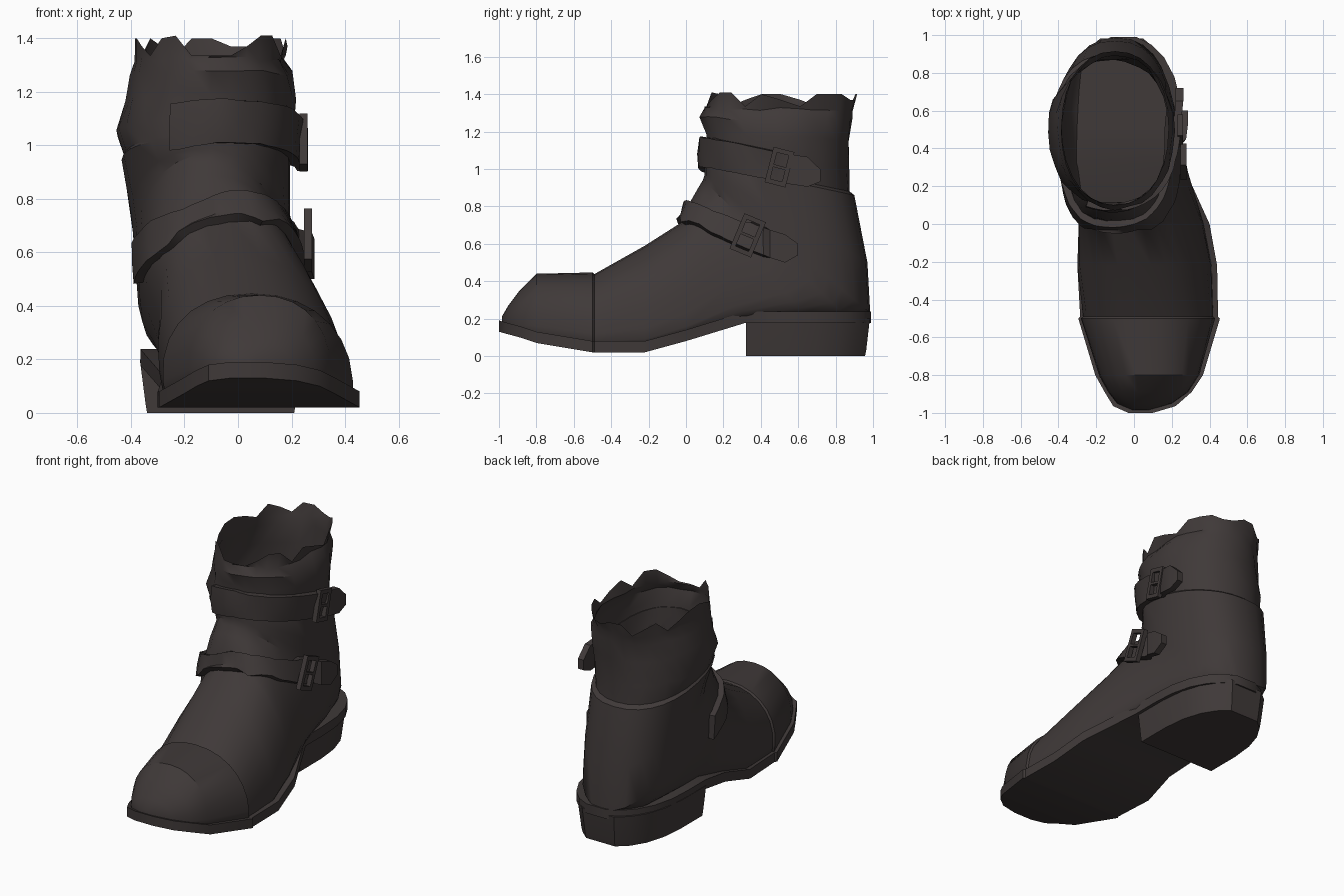
import bpy, bmesh, math, random
from mathutils import Vector, Matrix
from mathutils.bvhtree import BVHTree

if "Cube" in bpy.data.objects:
    bpy.data.objects.remove(bpy.data.objects["Cube"])

random.seed(4)
N = 28
leather = bpy.data.materials.new("dark_brown_leather")
leather.diffuse_color = (0.05, 0.041, 0.04, 1)
leather.use_nodes = True
leather.node_tree.nodes["Principled BSDF"].inputs["Base Color"].default_value = leather.diffuse_color


def finish(bm, name, angle=35):
    bmesh.ops.recalc_face_normals(bm, faces=bm.faces[:])
    me = bpy.data.meshes.new(name)
    bm.to_mesh(me)
    ob = bpy.data.objects.new(name, me)
    bpy.context.collection.objects.link(ob)
    me.materials.append(leather)
    bpy.ops.object.select_all(action='DESELECT')
    ob.select_set(True)
    bpy.context.view_layer.objects.active = ob
    bpy.ops.object.shade_smooth_by_angle(angle=math.radians(angle))


def loft(bm, rings, cap_end=True):
    vs = [[bm.verts.new(p) for p in r] for r in rings]
    n = len(vs[0])
    for a, b in zip(vs, vs[1:]):
        for i in range(n):
            j = (i + 1) % n
            bm.faces.new((a[i], a[j], b[j], b[i]))
    bm.faces.new(vs[0])
    if cap_end:
        bm.faces.new(vs[-1])


def section(by, bz, ty, tz, xl, xr, centre, square, lean=0):
    """Rounded ring between a bottom/back point and a top/front point."""
    pts = []
    for i in range(N):
        a = 2 * math.pi * i / N
        c, s = math.cos(a), math.sin(a)
        n = square if s < 0 else 2.2
        u = math.copysign(abs(c) ** (2 / n), c)
        v = math.copysign(abs(s) ** (2 / n), s)
        t = centre + v * ((1 - centre) if s > 0 else centre)
        pts.append(Vector(((xl + xr) / 2 + u * (xr - xl) / 2 + lean * t,
                           by + (ty - by) * t, bz + (tz - bz) * t)))
    return pts


# Foot: upright sections (y, bottom, top, left, right)
foot = [(-.985, .15, .21, -.01, .08), (-.95, .14, .27, -.09, .20), (-.89, .12, .35, -.135, .285),
        (-.80, .09, .44, -.185, .345), (-.50, .04, .447, -.275, .435), (-.49, .04, .438, -.265, .425),
        (-.22, .04, .59, -.28, .42), (0, .10, .73, -.26, .38)]
# Ankle: tilted sections (back y, back z, front y, front z, left, right)
ankle = [(.32, .18, .02, .82, -.31, .30), (.65, .20, .06, .89, -.35, .25),
         (.87, .20, .09, .94, -.37, .21), (.985, .23, .10, .97, -.385, .20),
         (.97, .50, .10, .99, -.40, .195), (.90, .86, .10, 1.03, -.435, .195)]
# Shaft: nearly level sections (back y, z, front y, left, right)
shaft = [(.875, .88, .10, -.425, .185), (.865, 1.0, .10, -.45, .20), (.87, 1.15, .11, -.42, .215),
         (.89, 1.27, .08, -.40, .205), (.90, 1.32, .10, -.385, .17), (.915, 1.38, .10, -.385, .185)]

# Boot upper: one skin fanning from the toe, round the heel and up the shaft
rings = [section(y, b, y, t, l, r, .2, 5, -.1 * min(1, max(0, (y + .7) / .7)))
         for y, b, t, l, r in foot]
for i, s in enumerate(ankle):
    k = min(1, i / 3)
    rings.append(section(*s, .3 + .2 * k, 4.6 - 2.3 * k, -.08 * (1 - k)))
for i, (y, z, f, l, r) in enumerate(shaft):
    rings.append(section(y, z, f, z + max(0, .16 - .06 * i), l, r, .5, 2.2))
for p in rings[-1]:                       # ragged rim
    p.z += random.choice((-.045, -.01, .02, .03))
for ring in rings[-5:-1]:                 # soft creases in the shaft
    for p in ring:
        p += Vector([random.uniform(-.01, .01) for _ in range(3)])
bm = bmesh.new()
loft(bm, rings, cap_end=False)
bmesh.ops.recalc_face_normals(bm, faces=bm.faces[:])
surface = BVHTree.FromBMesh(bm)
finish(bm, "boot_upper")


def heel_edge(y, half):
    """Half-width of the D-shaped heel: straight, then rounded at the back."""
    return half * max(0, 1 - (max(0, y - .5) / .5) ** 2.4) ** .5


# Sole: thin slab following the foot sections, then rounding off at the heel
slab = [(y * 1.015 if y < -.9 else y, b - .02, l - .02, r + .02) for y, b, _, l, r in foot]
slab += [(y, .178, -.055 - heel_edge(y, .31), -.055 + heel_edge(y, .31))
         for y in (.32, .5, .65, .78, .88, .95, .99)]
bm = bmesh.new()
loft(bm, [[(l, y, b), (r, y, b), (r, y, b + .06), (l, y, b + .06)] for y, b, l, r in slab])
finish(bm, "sole", 30)

# Heel block: D outline, slightly smaller at the ground
ys = (.32, .55, .7, .82, .91, .97)
bm = bmesh.new()
loft(bm, [[(-.065 + side * heel_edge(y, w), .32 + (y - .32) * k, z)
           for side, run in ((1, ys), (-1, ys[::-1])) for y in run]
          for z, w, k in ((0, .275, .98), (.03, .28, .99), (.2, .302, 1.02))])
finish(bm, "heel", 30)


def strap(name, path, width, loose):
    """Band laid on the upper; the last few points hang loose as a pointed tip."""
    path = [Vector(p) for p in path]
    rows = []
    for i, (a, b) in enumerate(zip(path, path[1:])):
        on = i < len(path) - loose - 1
        rows += [(a.lerp(b, k / 4), width, on) for k in range(4 if on else 1)]
    rows.append((path[-1], width * .4, False))
    secs = []
    for c, w, on in rows:
        low, high = [], []
        for h in (-.5, 0, .5):
            p, n = c + Vector((0, 0, h * w)), Vector((1, 0, 0))
            if on:
                p, n, _, _ = surface.find_nearest(p)
            low.append(p - n * .004)
            high.append(p + n * .036)
        secs.append(low + high[::-1])
    bm = bmesh.new()
    loft(bm, secs)
    finish(bm, name)


strap("upper_strap", [(-.24, .14, 1.07), (-.08, .10, 1.09), (.08, .14, 1.085), (.17, .27, 1.06),
                      (.20, .42, 1.03), (.215, .55, 1.0), (.225, .65, .985), (.225, .72, .965)], .16, 2)
strap("lower_strap", [(-.37, .28, .56), (-.32, .12, .62), (-.2, .02, .68), (-.06, -.01, .75),
                      (.07, .03, .75), (.17, .14, .71), (.22, .30, .65), (.24, .45, .60),
                      (.25, .53, .575), (.25, .60, .57)], .15, 2)


def buckle(name, centre, tilt, w, h):
    """Rectangular frame with a centre prong, facing +x."""
    bm = bmesh.new()
    m = Matrix.Translation(centre) @ Matrix.Rotation(tilt, 4, 'X')
    bars = [(0, s * h / 2, w + .025, .025) for s in (-1, 1)]
    bars += [(s * w / 2, 0, .025, h) for s in (-1, 1)] + [(0, 0, w, .015)]
    for y, z, sy, sz in bars:
        bmesh.ops.create_cube(bm, size=1, matrix=m @ Matrix.Translation((0, y, z)) @
                              Matrix.Diagonal((.03, sy, sz, 1)))
    finish(bm, name, 30)


buckle("upper_buckle", (.245, .50, 1.01), -.25, .09, .17)
buckle("lower_buckle", (.262, .33, .645), -.4, .10, .18)
